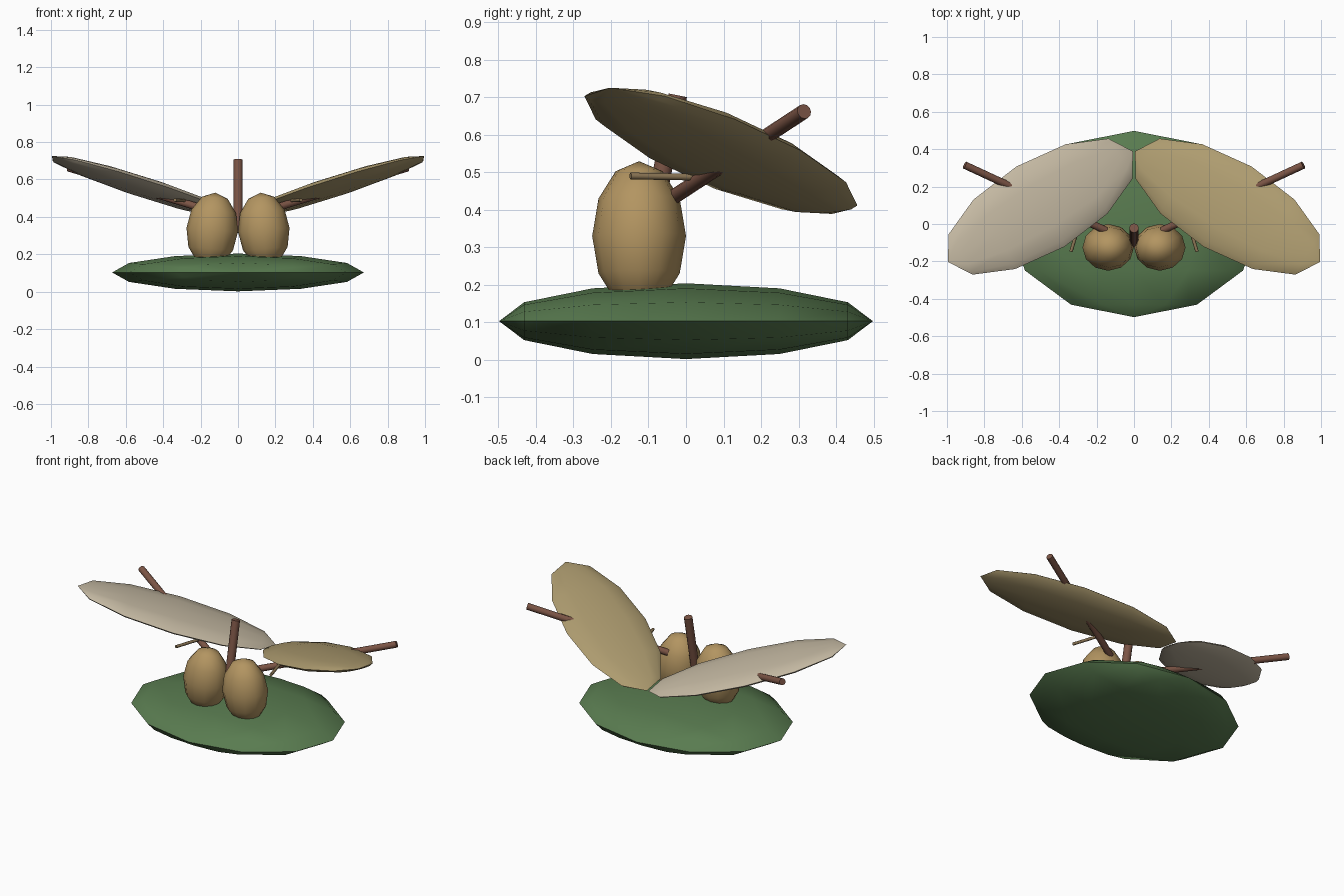
import bpy
import math
from mathutils import Matrix, Vector

if "Cube" in bpy.data.objects:
    bpy.data.objects.remove(bpy.data.objects["Cube"])


def material(name, rgb):
    m = bpy.data.materials.new(name)
    m.diffuse_color = (*rgb, 1)
    m.use_nodes = True
    m.node_tree.nodes["Principled BSDF"].inputs["Base Color"].default_value = m.diffuse_color
    return m


GREEN = material("leaf_green", (0.10, 0.20, 0.08))
TAN = material("nut_tan", (0.45, 0.30, 0.12))
PALE = material("pale_leaf", (0.55, 0.48, 0.36))
STRAW = material("straw_leaf", (0.42, 0.33, 0.16))
BROWN = material("stem_brown", (0.20, 0.09, 0.06))
TWIG = material("twig_brown", (0.26, 0.18, 0.09))


def finish(name, mat):
    o = bpy.context.object
    o.name = name
    o.data.materials.append(mat)
    bpy.ops.object.shade_smooth_by_angle(angle=math.radians(35))
    return o


def ellipsoid(name, mat, loc, size, rot=(0, 0, 0), pole="Z"):
    """Twelve-sided sphere with its poles along the given local axis."""
    bpy.ops.mesh.primitive_uv_sphere_add(segments=12, ring_count=6, radius=1)
    o = bpy.context.object
    if pole != "Z":
        o.data.transform(Matrix.Rotation(math.pi / 2, 4, "X" if pole == "Y" else "Y"))
    o.data.transform(Matrix.Diagonal((*size, 1)))
    o.location = loc
    o.rotation_euler = rot
    return finish(name, mat)


def rod(name, mat, a, b, radius):
    a, b = Vector(a), Vector(b)
    bpy.ops.mesh.primitive_cylinder_add(vertices=12, radius=radius, depth=(b - a).length,
                                        location=(a + b) / 2)
    bpy.context.object.rotation_euler = (b - a).to_track_quat("Z", "Y").to_euler()
    return finish(name, mat)


# Flat green base and the central stem
ellipsoid("base_leaf", GREEN, (0, 0, 0.103), (0.673, 0.498, 0.101), pole="Y")
rod("centre_stem", BROWN, (0, -0.10, 0.32), (0, -0.022, 0.705), 0.025)

# Paired parts, mirrored left and right
for side, s, leaf_mat in (("right", 1, STRAW), ("left", -1, PALE)):
    ellipsoid(side + "_nut", TAN, (s * 0.138, -0.125, 0.33), (0.138, 0.125, 0.2),
              (0, -s * 0.08, 0))
    ellipsoid(side + "_wing_leaf", leaf_mat, (s * 0.5, 0.093, 0.557), (0.6, 0.25, 0.042),
              (0, -s * 0.284, -s * 0.54), pole="X")
    rod(side + "_branch", BROWN, (s * 0.15, -0.035, 0.433), (s * 0.905, 0.315, 0.662), 0.02)
    rod(side + "_twig", TWIG, (s * 0.285, 0.025, 0.487), (s * 0.337, -0.148, 0.49), 0.009)
